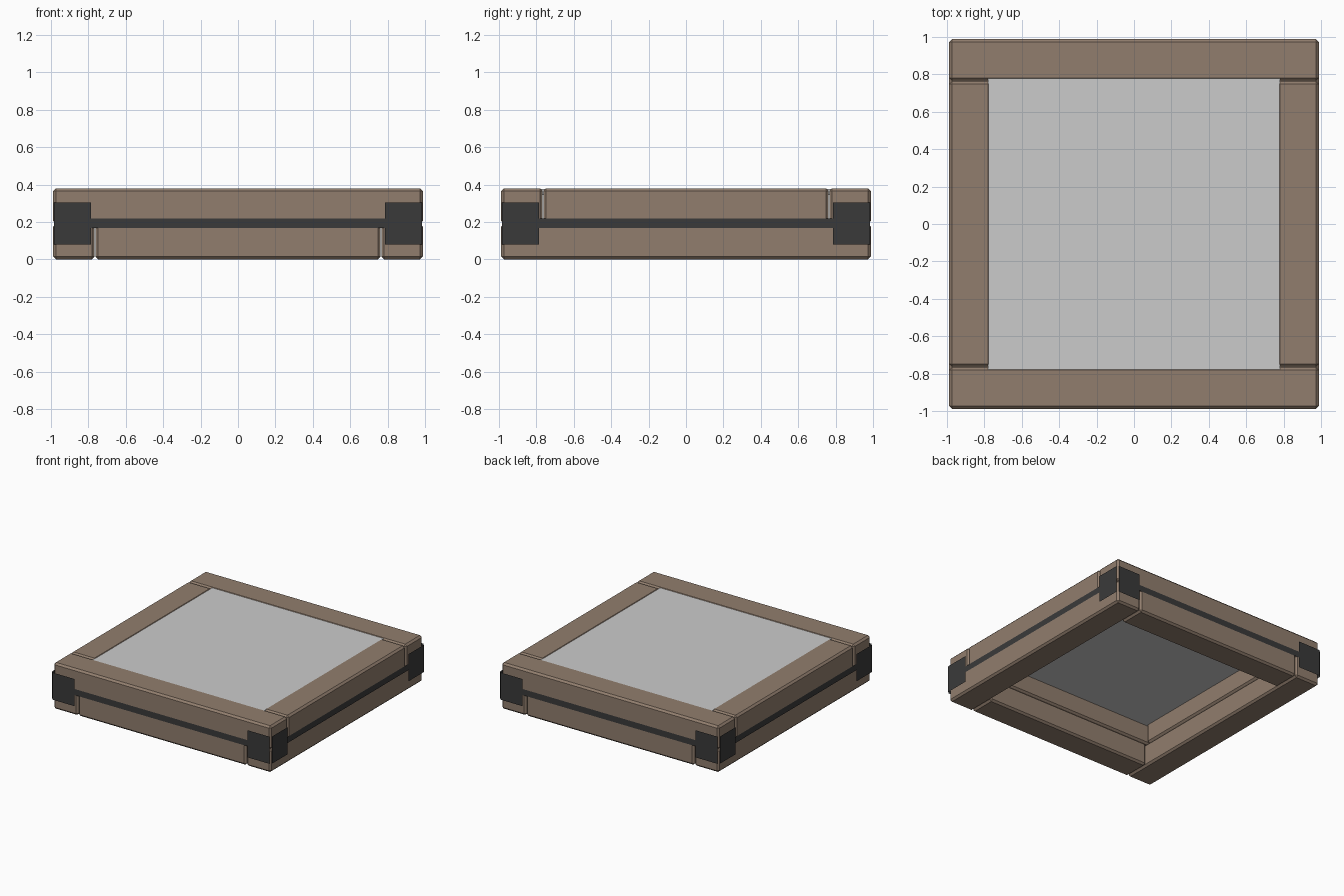
import bpy
from math import pi

if "Cube" in bpy.data.objects:
    bpy.data.objects.remove(bpy.data.objects["Cube"])


def material(name, rgb):
    m = bpy.data.materials.new(name)
    m.diffuse_color = (*rgb, 1)
    m.use_nodes = True
    m.node_tree.nodes["Principled BSDF"].inputs["Base Color"].default_value = m.diffuse_color
    return m


wood = material("wood", (0.285, 0.208, 0.155))
metal = material("dark_metal", (0.042, 0.042, 0.042))


def box(name, x, y, z, mat=None, turn=0, bevel=0):
    """Box from (min, max) ranges, turned about the world z axis in quarter turns."""
    bpy.ops.mesh.primitive_cube_add(size=1)
    o = bpy.context.object
    o.name = name
    o.scale = [r[1] - r[0] for r in (x, y, z)]
    o.location = [(r[0] + r[1]) / 2 for r in (x, y, z)]
    bpy.ops.object.transform_apply(location=True, rotation=False, scale=True)
    o.rotation_euler.z = turn * pi / 2
    if mat:
        o.data.materials.append(mat)
    if bevel:
        b = o.modifiers.new("chamfer", "BEVEL")
        b.width, b.segments = bevel, 1
    return o


def panel(name, x, y, z, turn):
    """Thin sheet of metal lying flat against an outer face."""
    mesh = bpy.data.meshes.new(name)
    verts = [(x[0], y, z[0]), (x[1], y, z[0]), (x[1], y, z[1]), (x[0], y, z[1])]
    mesh.from_pydata(verts, [], [(0, 1, 2, 3)])
    mesh.materials.append(metal)
    o = bpy.data.objects.new(name, mesh)
    o.rotation_euler.z = turn * pi / 2
    bpy.context.collection.objects.link(o)


for turn, side in enumerate(("front", "right", "back", "left")):
    # Two stacked beam courses; long and short beams swap so corners interlock
    on_x = turn % 2 == 0
    for course, z, long in (("upper", (0.19, 0.38), on_x), ("lower", (0, 0.19), not on_x)):
        half = 0.988 if long else 0.763
        box(f"{side}_{course}_beam", (-half, half), (-0.988, -0.766), z, wood, turn, 0.015)

    # Metal strap along the seam, with a plate at each end
    panel(f"{side}_strap", (-0.8, 0.8), -0.994, (0.168, 0.218), turn)
    for sign, end in ((-1, "left"), (1, "right")):
        x = sorted((sign * 0.785, sign * 0.985))
        panel(f"{side}_{end}_corner_plate", x, -1, (0.08, 0.303), turn)

# Infill slab just below the rim
box("infill_slab", (-0.78, 0.78), (-0.78, 0.78), (0.345, 0.376))
